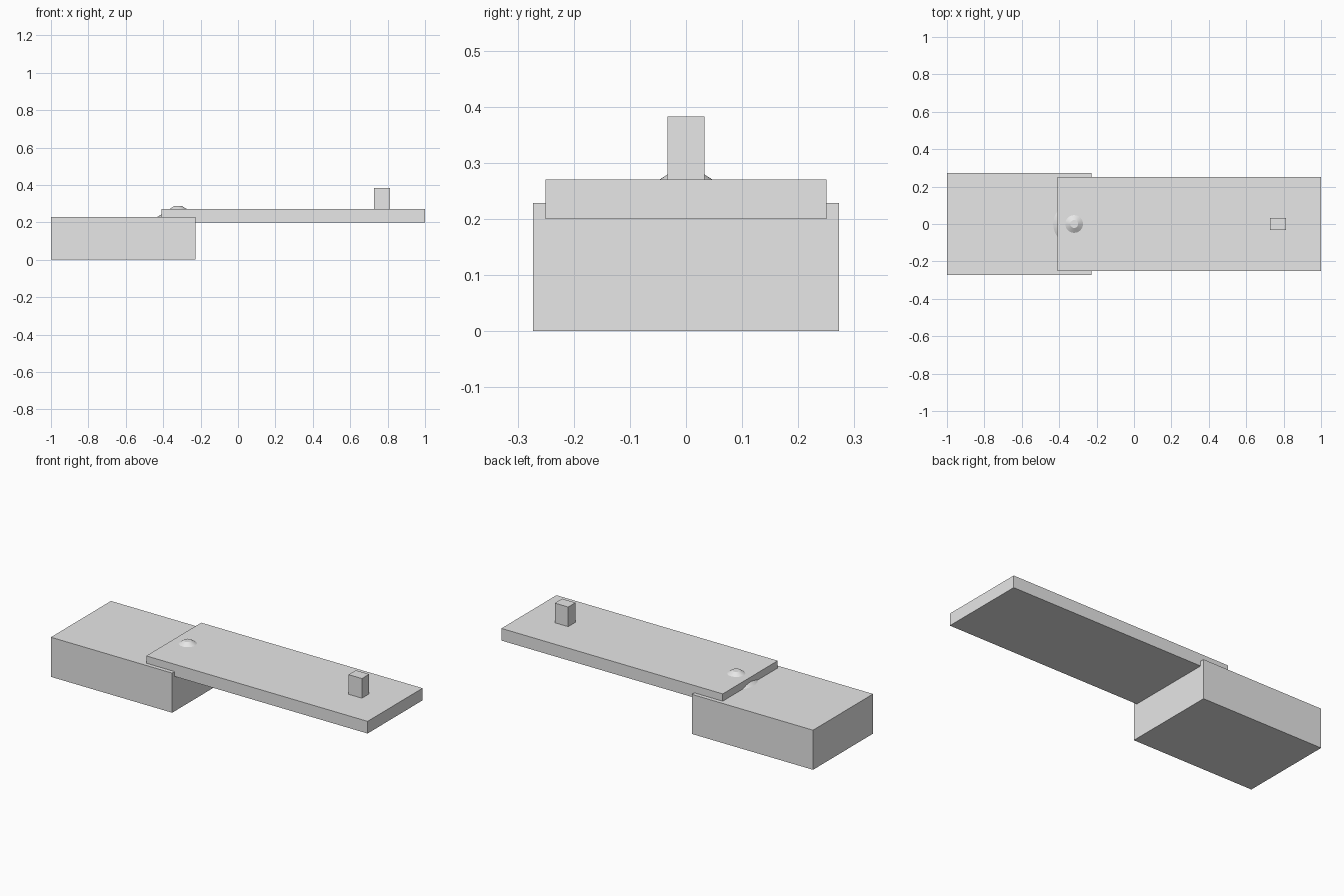
import bpy
import math
from mathutils import Vector

cube = bpy.data.objects.get("Cube")
if cube:
    bpy.data.objects.remove(cube, do_unlink=True)

# Single flat colour
grey = bpy.data.materials.new("light_grey")
grey.use_nodes = True
colour = (0.8, 0.8, 0.8, 1)
grey.diffuse_color = colour
grey.node_tree.nodes["Principled BSDF"].inputs["Base Color"].default_value = colour


def box(name, low, high):
    """Add a box spanning two opposite corners."""
    low, high = Vector(low), Vector(high)
    bpy.ops.mesh.primitive_cube_add(size=1, location=(low + high) / 2)
    obj = bpy.context.object
    obj.name = name
    obj.scale = high - low
    bpy.ops.object.transform_apply(location=False, rotation=False, scale=True)
    obj.data.materials.append(grey)
    return obj


# Solid block that carries the arm
box("base_block", (-1, -0.273, 0), (-0.228, 0.273, 0.228))

# Long flat arm, sunk slightly into the block
box("arm_plate", (-0.409, -0.25, 0.2), (1, 0.25, 0.27))

# Upright peg at the free end
box("end_peg", (0.727, -0.033, 0.27), (0.812, 0.033, 0.383))

# Tapered pivot pin that pokes through the arm
bottom, top = 0.21, 0.287
bpy.ops.mesh.primitive_cone_add(vertices=32, radius1=0.14, radius2=0.021,
                                depth=top - bottom,
                                location=(-0.32, 0, (bottom + top) / 2))
pin = bpy.context.object
pin.name = "pivot_pin"
pin.data.materials.append(grey)
bpy.ops.object.shade_smooth_by_angle(angle=math.radians(25))
